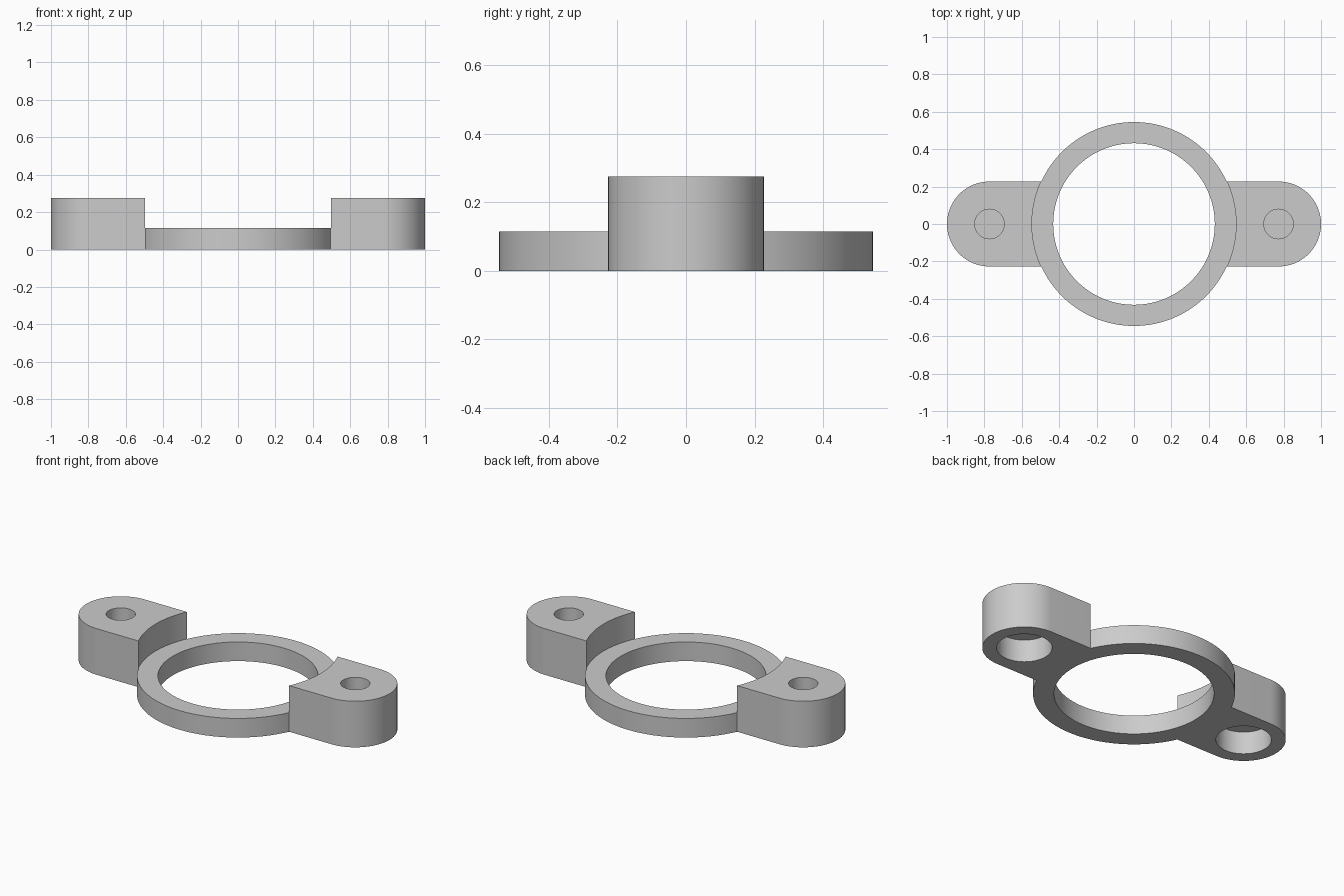
import bpy, bmesh
from math import sin, cos, pi, asin

RING_R, BORE_R, RING_H = 0.545, 0.432, 0.114
LUG_R, LUG_X, LUG_H = 0.227, 0.773, 0.275

cube = bpy.data.objects.get("Cube")
if cube:
    bpy.data.objects.remove(cube, do_unlink=True)

grey = bpy.data.materials.new("plain grey")
grey.use_nodes = True
colour = (0.6, 0.6, 0.6, 1)
grey.diffuse_color = colour
grey.node_tree.nodes["Principled BSDF"].inputs["Base Color"].default_value = colour


def arc(cx, radius, start, end, steps):
    angles = [start + (end - start) * i / steps for i in range(steps + 1)]
    return [(cx + radius * cos(t), radius * sin(t)) for t in angles]


def prism(name, outline, low, high):
    """Extrude a flat outline between two heights."""
    bm = bmesh.new()
    face = bm.faces.new([bm.verts.new((x, y, low)) for x, y in outline])
    top = bmesh.ops.extrude_face_region(bm, geom=[face])["geom"]
    verts = [v for v in top if isinstance(v, bmesh.types.BMVert)]
    bmesh.ops.translate(bm, verts=verts, vec=(0, 0, high - low))
    bmesh.ops.recalc_face_normals(bm, faces=bm.faces)
    mesh = bpy.data.meshes.new(name)
    bm.to_mesh(mesh)
    bm.free()
    mesh.materials.append(grey)
    obj = bpy.data.objects.new(name, mesh)
    bpy.context.collection.objects.link(obj)
    return obj


def cut_cylinder(body, name, cx, radius, low, high, steps):
    """Subtract an upright cylinder from the body."""
    cutter = prism(name, arc(cx, radius, 0, 2 * pi, steps)[:-1], low, high)
    cutter.hide_render = True
    mod = body.modifiers.new(name, "BOOLEAN")
    mod.operation, mod.solver, mod.object = "DIFFERENCE", "EXACT", cutter
    bpy.context.view_layer.objects.active = body
    bpy.ops.object.modifier_apply(modifier=name)
    bpy.data.objects.remove(cutter, do_unlink=True)


# Ring and both rounded lugs as one outline
a = asin(LUG_R / RING_R)
outline = (arc(LUG_X, LUG_R, -pi / 2, pi / 2, 48)
           + arc(0, RING_R, a, pi - a, 90)
           + arc(-LUG_X, LUG_R, pi / 2, 3 * pi / 2, 48)
           + arc(0, RING_R, pi + a, 2 * pi - a, 90))
bracket = prism("ring_bracket", outline, 0, LUG_H)

# Lower the ring between the lugs, then open its bore
cut_cylinder(bracket, "ring_step_cutter", 0, RING_R + 0.001, RING_H, 0.4, 128)
cut_cylinder(bracket, "bore_cutter", 0, BORE_R, -0.1, 0.3, 128)

# Wide recess below and narrow blind hole above in each lug
for side in (-1, 1):
    cut_cylinder(bracket, "recess_cutter", side * LUG_X, 0.15, -0.1, 0.135, 64)
    cut_cylinder(bracket, "screw_hole_cutter", side * LUG_X, 0.079, 0.145, 0.4, 48)

bpy.ops.object.select_all(action="DESELECT")
bracket.select_set(True)
bpy.context.view_layer.objects.active = bracket
bpy.ops.object.shade_smooth_by_angle(angle=pi / 6)
